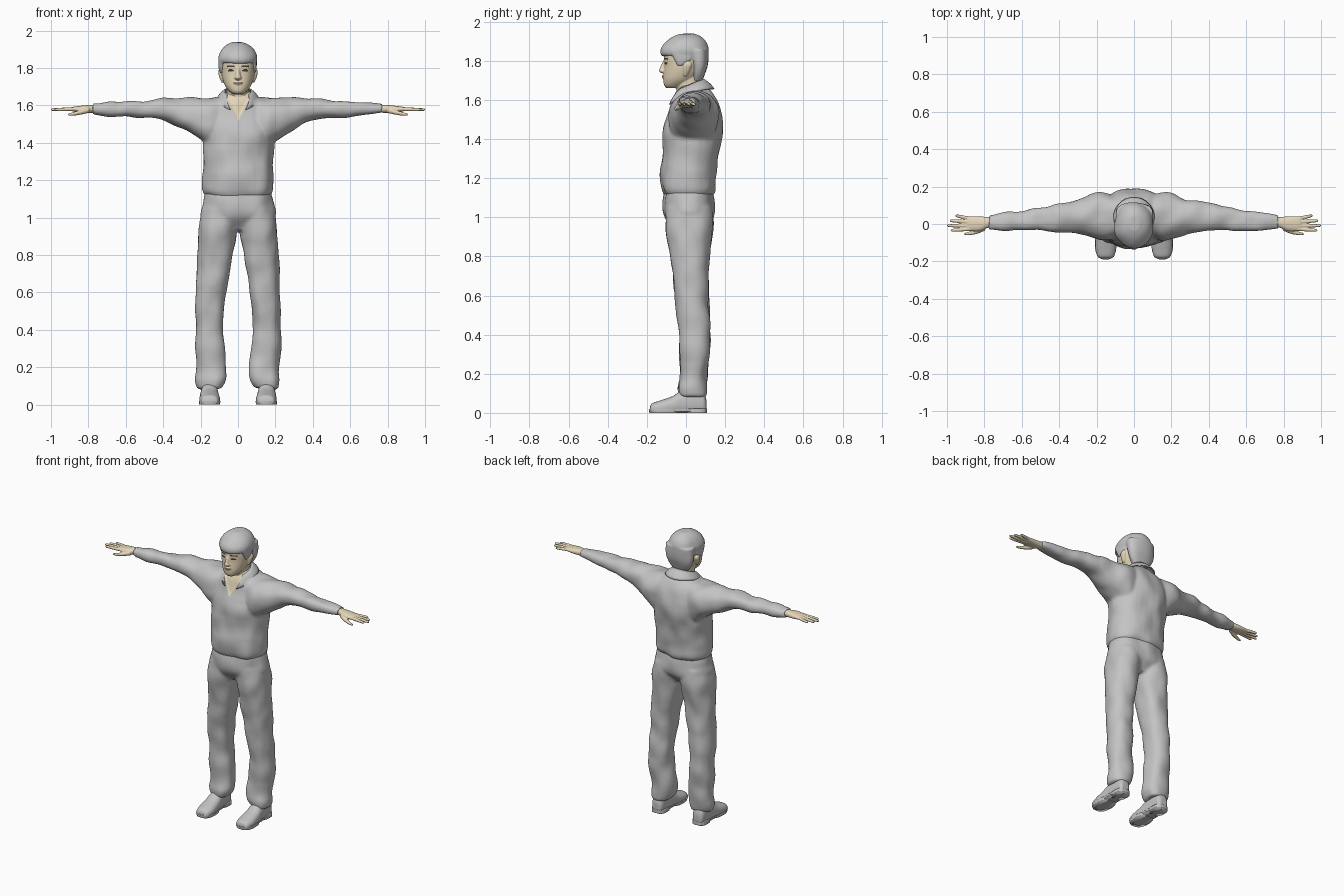
import bpy, bmesh, math
from mathutils import Vector, noise

cube = bpy.data.objects.get("Cube")
if cube:
    bpy.data.objects.remove(cube, do_unlink=True)


def material(name, r, g, b):
    mat = bpy.data.materials.new(name)
    mat.use_nodes = True
    mat.diffuse_color = (r, g, b, 1)
    for node in mat.node_tree.nodes:
        if node.type == "BSDF_PRINCIPLED":
            node.inputs["Base Color"].default_value = (r, g, b, 1)
            node.inputs["Roughness"].default_value = 0.8
    return mat


GREY = material("grey", 0.55, 0.55, 0.55)
SKIN = material("skin", 0.78, 0.67, 0.48)
DARK = material("dark_brown", 0.06, 0.045, 0.035)
LIP = material("lip_brown", 0.33, 0.2, 0.15)


def curve_point(p0, p1, p2, p3, t):
    """Catmull-Rom blend of four section rows."""
    return [b + 0.5 * t * (c - a + t * (2 * a - 5 * b + 4 * c - d + t * (3 * (b - c) + d - a)))
            for a, b, c, d in zip(p0, p1, p2, p3)]


def loft(bm, axis, rows, side=1, power=2.3, sides=32, steps=5):
    """Closed skin over rounded sections: position, first span, second span."""
    rows = [rows[0]] + list(rows) + [rows[-1]]
    dense = [curve_point(*rows[i:i + 4], s / steps)
             for i in range(len(rows) - 3) for s in range(steps)] + [rows[-1]]
    rings = []
    for t, a0, a1, b0, b1 in dense:
        ring = []
        for k in range(sides):
            ang = math.tau * k / sides
            c, s = math.cos(ang), math.sin(ang)
            a = (a0 + a1 + (a1 - a0) * math.copysign(abs(c) ** (2 / power), c)) / 2
            b = (b0 + b1 + (b1 - b0) * math.copysign(abs(s) ** (2 / power), s)) / 2
            x, y, z = {"x": (t, a, b), "y": (a, t, b), "z": (a, b, t)}[axis]
            ring.append(bm.verts.new((side * x, y, max(z, 0))))
        rings.append(ring)
    for low, high in zip(rings, rings[1:]):
        for k in range(sides):
            n = (k + 1) % sides
            bm.faces.new((low[k], low[n], high[n], high[k]))
    bm.faces.new(rings[0])
    bm.faces.new(rings[-1])


def symmetric(rows):
    return [(t, -half, half, b0, b1) for t, half, b0, b1 in rows]


def finish(name, bm, mats):
    bmesh.ops.recalc_face_normals(bm, faces=bm.faces)
    mesh = bpy.data.meshes.new(name)
    bm.to_mesh(mesh)
    bm.free()
    obj = bpy.data.objects.new(name, mesh)
    bpy.context.collection.objects.link(obj)
    for mat in mats:
        mesh.materials.append(mat)
    for poly in mesh.polygons:
        poly.use_smooth = True
    return obj


def fuse(name, bm, mats, voxel, rounds, folds=0):
    """Melt overlapping lofts into one smooth skin, with optional cloth folds."""
    obj = finish(name, bm, [])
    remesh = obj.modifiers.new("melt", "REMESH")
    remesh.mode = "VOXEL"
    remesh.voxel_size = voxel
    smooth = obj.modifiers.new("soften", "SMOOTH")
    smooth.factor = 0.5
    smooth.iterations = rounds
    graph = bpy.context.evaluated_depsgraph_get()
    mesh = bpy.data.meshes.new_from_object(obj.evaluated_get(graph))
    obj.modifiers.clear()
    obj.data = mesh
    mesh.name = name
    mesh.materials.clear()
    for mat in mats:
        mesh.materials.append(mat)
    moves = [v.normal * folds * noise.noise(Vector((v.co.x * 11, v.co.y * 11, v.co.z * 8)))
             for v in mesh.vertices]
    for v, move in zip(mesh.vertices, moves):
        v.co += move
    for poly in mesh.polygons:
        poly.use_smooth = True
        poly.material_index = 0
    return obj


# Shirt: torso and both sleeves
bm = bmesh.new()
loft(bm, "z", symmetric([
    (1.11, .165, -.11, .13), (1.14, .187, -.127, .15), (1.2, .187, -.13, .153),
    (1.3, .187, -.122, .165), (1.42, .19, -.117, .182), (1.5, .187, -.102, .186),
    (1.58, .165, -.082, .172), (1.64, .11, -.062, .135), (1.675, .07, -.04, .09)]))
for side in (1, -1):
    loft(bm, "x", [
        (.05, -.05, .13, 1.42, 1.655), (.14, -.085, .165, 1.37, 1.645),
        (.21, -.08, .16, 1.42, 1.638), (.3, -.055, .13, 1.475, 1.637),
        (.4, -.042, .11, 1.523, 1.633), (.5, -.036, .088, 1.53, 1.628),
        (.6, -.034, .07, 1.537, 1.62), (.7, -.034, .06, 1.545, 1.615),
        (.775, -.03, .05, 1.552, 1.612)], side)
shirt = fuse("shirt", bm, [GREY, SKIN], .009, 6, .012)

# Open neckline: clean V cut into the shirt front
V_TIP, V_SLOPE = 1.515, .5


def in_neckline(p, margin=0):
    return p.y < 0 and abs(p.x) < V_SLOPE * (p.z - V_TIP) - margin


bm = bmesh.new()
bm.from_mesh(shirt.data)
for side in (1, -1):
    near = [f for f in bm.faces if f.calc_center_median().z > 1.49
            and f.calc_center_median().y < .02 and abs(f.calc_center_median().x) < .12]
    geom = list({g for f in near for g in (f, *f.edges, *f.verts)})
    bmesh.ops.bisect_plane(bm, geom=geom, dist=1e-5, plane_co=(0, 0, V_TIP),
                           plane_no=(side, 0, -V_SLOPE))
for face in bm.faces:
    face.material_index = int(in_neckline(face.calc_center_median()))
for v in bm.verts:
    if in_neckline(v.co, 1e-3):
        v.co.y += .007
bm.to_mesh(shirt.data)
bm.free()

# Collar: folded band, open at the front
bm = bmesh.new()
grid = []
for i in range(49):
    row = []
    for j in range(5):
        w = j / 4
        ang = (i / 24 - 1) * math.pi * .88 * (.8 + .2 * w)
        front = (1 - math.cos(ang)) / 2
        bulge = .006 * math.sin(w * math.pi)
        top, low = 1.705 - .06 * front, 1.655 - .085 * front ** 2
        row.append(bm.verts.new((
            (.07 + .04 * w + bulge) * math.sin(ang),
            .015 + .01 * w + (.075 + .042 * w + bulge) * math.cos(ang),
            top + (low - top) * w)))
    grid.append(row)
for r0, r1 in zip(grid, grid[1:]):
    for j in range(4):
        bm.faces.new((r0[j], r0[j + 1], r1[j + 1], r1[j]))
collar = finish("collar", bm, [GREY])
thick = collar.modifiers.new("thickness", "SOLIDIFY")
thick.thickness = .007
thick.offset = 0

# Trousers: hips and both legs
bm = bmesh.new()
loft(bm, "z", symmetric([
    (.93, .1, -.06, .09), (1, .195, -.107, .14), (1.08, .188, -.117, .14),
    (1.15, .172, -.112, .128)]))
for side in (1, -1):
    loft(bm, "z", [
        (.085, .085, .213, -.035, .1), (.13, .062, .225, -.042, .105),
        (.2, .06, .222, -.034, .11), (.4, .078, .23, -.036, .125),
        (.6, .064, .224, -.06, .116), (.8, .028, .212, -.082, .12),
        (.95, .002, .207, -.102, .137), (1.05, .0, .19, -.1, .13)], side)
fuse("trousers", bm, [GREY], .009, 6, .011)

# Shoes with flat soles
for side, label in ((1, "left"), (-1, "right")):
    bm = bmesh.new()
    loft(bm, "y", [
        (-.185, .13, .175, 0, .025), (-.175, .107, .195, -.01, .048),
        (-.13, .096, .206, -.015, .064), (-.07, .1, .205, -.015, .085),
        (-.02, .105, .2, -.015, .115), (.05, .11, .197, -.015, .13),
        (.09, .115, .192, -.01, .11), (.104, .13, .178, 0, .07)], side)
    fuse(label + "_shoe", bm, [GREY], .006, 3)
    bm = bmesh.new()
    loft(bm, "z", [(0, .096, .207, -.187, -.03), (.02, .094, .209, -.19, -.025)], side, 2.6)
    loft(bm, "z", [(0, .105, .202, .0, .107), (.022, .105, .202, -.005, .107)], side, 2.8)
    loft(bm, "z", [(.008, .107, .2, -.12, .06), (.02, .105, .202, -.12, .06)], side, 4)
    finish(label + "_sole", bm, [GREY])

# Hands, palms down, thumbs forward
FINGERS = ((.028, .045, .955), (.01, .018, .985), (-.009, -.009, 1), (-.027, -.034, .98))
for side, label in ((1, "left"), (-1, "right")):
    bm = bmesh.new()
    loft(bm, "x", [
        (.74, -.015, .035, 1.562, 1.602), (.78, -.02, .037, 1.56, 1.602),
        (.82, -.036, .04, 1.56, 1.6), (.87, -.038, .041, 1.565, 1.594),
        (.892, -.034, .037, 1.57, 1.59)], side)
    for root, tip, reach in FINGERS:
        rows = []
        for t, r in ((0, .01), (.5, .0095), (.9, .008), (1, .004)):
            y, z = root + (tip - root) * t, 1.58 - .003 * t
            rows.append((.87 + (reach - .87) * t, y - r, y + r, z - r, z + r))
        loft(bm, "x", rows, side, 2, 12)
    loft(bm, "x", [
        (.795, -.035, -.005, 1.56, 1.59), (.84, -.053, -.025, 1.55, 1.576),
        (.88, -.06, -.04, 1.545, 1.564), (.908, -.059, -.048, 1.545, 1.556)], side, 2, 12)
    fuse(label + "_hand", bm, [SKIN], .0035, 3)

# Head: skull, neck, nose, lips and ears
bm = bmesh.new()
loft(bm, "z", symmetric([
    (1.66, .028, -.1, -.03), (1.675, .047, -.112, 0), (1.7, .067, -.116, .04),
    (1.73, .08, -.115, .07), (1.77, .089, -.112, .09), (1.82, .093, -.112, .1),
    (1.87, .088, -.102, .095), (1.91, .06, -.07, .065)]), power=2.2)
loft(bm, "z", symmetric([
    (1.56, .06, -.05, .08), (1.64, .06, -.048, .075), (1.74, .06, -.05, .075)]))
loft(bm, "z", symmetric([
    (1.737, .012, -.128, -.09), (1.747, .02, -.138, -.09), (1.76, .014, -.135, -.09),
    (1.8, .009, -.117, -.09)]), sides=16)
loft(bm, "z", symmetric([
    (1.708, .015, -.118, -.09), (1.718, .028, -.123, -.09), (1.727, .015, -.121, -.09)]), sides=16)
for side in (1, -1):
    loft(bm, "z", [
        (1.722, .075, .088, -.012, .006), (1.75, .075, .1, -.015, .02),
        (1.78, .075, .106, -.014, .03), (1.797, .075, .097, -.005, .02)], side, sides=16)
head = fuse("head", bm, [SKIN, DARK, LIP], .004, 3)
for poly in head.data.polygons:
    x, y, z = abs(poly.center.x), poly.center.y, poly.center.z
    if y < -.05:
        eye = ((x - .038) / .016) ** 2 + ((z - 1.787) / .0065) ** 2 < 1
        brow = .018 < x < .06 and abs(z - 1.811 + .15 * abs(x - .038)) < .0045
        if eye or brow:
            poly.material_index = 1
        elif (x / .028) ** 2 + ((z - 1.718 - 5 * x * x) / .0065) ** 2 < 1:
            poly.material_index = 2

# Hair: crown with fringe, temples and back
bm = bmesh.new()
loft(bm, "z", symmetric([
    (1.826, .098, -.121, .105), (1.845, .103, -.127, .112), (1.87, .1, -.121, .112),
    (1.9, .085, -.098, .1), (1.922, .062, -.07, .078), (1.937, .03, -.035, .045)]), power=2.2)
loft(bm, "z", symmetric([
    (1.695, .055, .03, .083), (1.73, .08, .028, .097), (1.78, .096, .022, .11),
    (1.86, .1, 0, .113)]))
for side in (1, -1):
    loft(bm, "z", [(1.775, .07, .094, -.045, -.015), (1.805, .07, .1, -.06, .03),
                   (1.85, .06, .1, -.08, .04)], side)
fuse("hair", bm, [GREY], .006, 4, .006)
